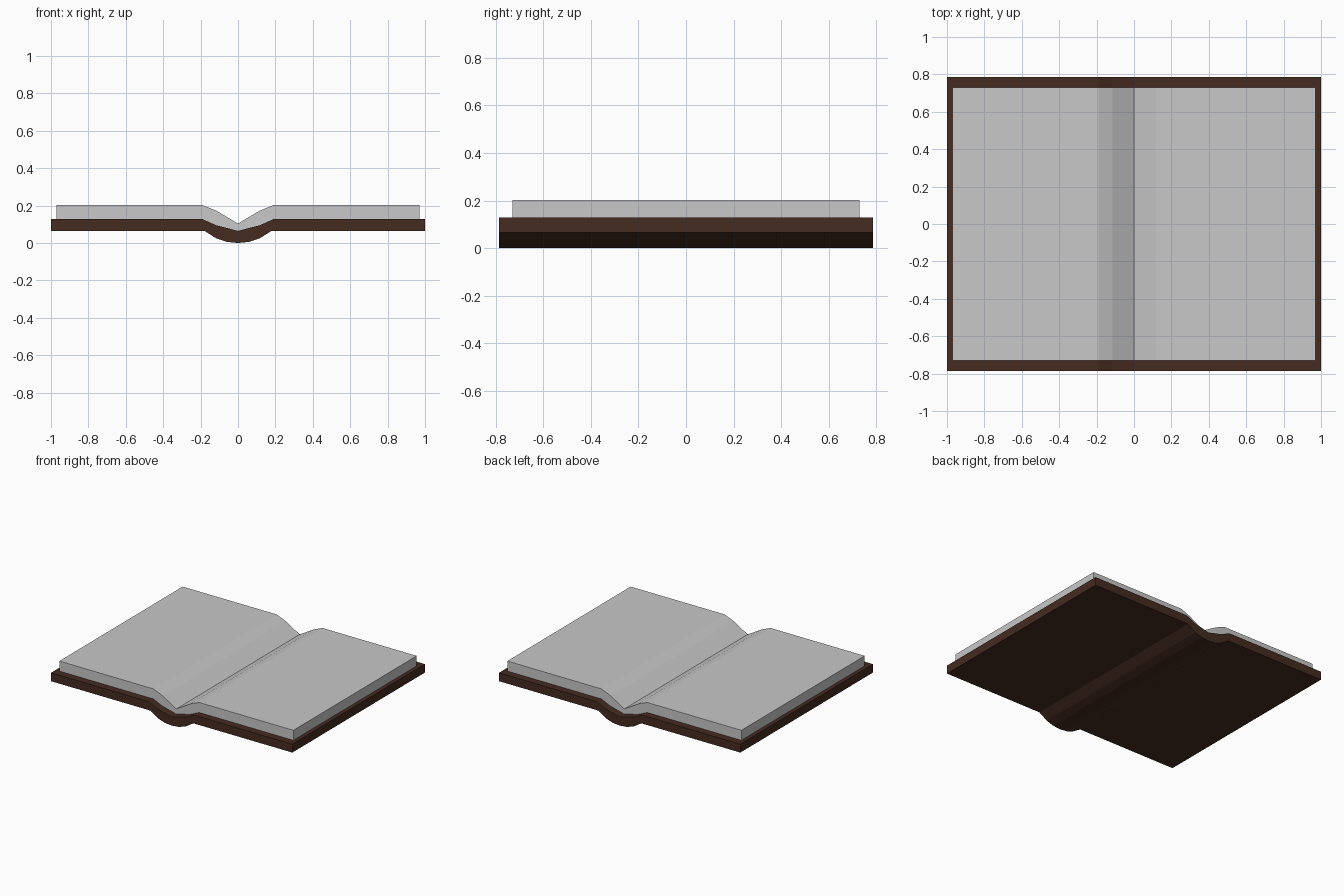
import bpy, bmesh

if "Cube" in bpy.data.objects:
    bpy.data.objects.remove(bpy.data.objects["Cube"])


def material(name, rgb):
    m = bpy.data.materials.new(name)
    m.diffuse_color = (*rgb, 1)
    m.use_nodes = True
    m.node_tree.nodes["Principled BSDF"].inputs["Base Color"].default_value = m.diffuse_color
    return m


def prism(name, profile, half_depth, mat):
    """Extrude a closed x-z outline along y, centred on y = 0."""
    bm = bmesh.new()
    front = [bm.verts.new((x, -half_depth, z)) for x, z in profile]
    face = bm.faces.new(front)
    ext = bmesh.ops.extrude_face_region(bm, geom=[face])
    moved = [v for v in ext["geom"] if isinstance(v, bmesh.types.BMVert)]
    bmesh.ops.translate(bm, verts=moved, vec=(0, 2 * half_depth, 0))
    bmesh.ops.recalc_face_normals(bm, faces=bm.faces)
    me = bpy.data.meshes.new(name)
    bm.to_mesh(me)
    bm.free()
    me.materials.append(mat)
    ob = bpy.data.objects.new(name, me)
    bpy.context.collection.objects.link(ob)
    return ob


def mirrored(half):
    """Full left-to-right line from its right half, which starts at x = 0."""
    return [(-x, z) for x, z in reversed(half[1:])] + half


def outline(lower, upper):
    return mirrored(lower) + mirrored(upper)[::-1]


leather = material("dark brown leather", (0.060, 0.025, 0.015))
paper = material("page grey", (0.58, 0.58, 0.58))

# Cover: two flat boards joined by a sagging spine
cover_low = [(0, 0), (0.06, 0.006), (0.115, 0.024), (0.18, 0.065), (1.0, 0.065)]
cover_top = [(0, 0.065), (0.115, 0.094), (0.19, 0.128), (1.0, 0.128)]
prism("cover", outline(cover_low, cover_top), 0.785, leather)

# Pages: block following the cover, dipping to a sharp gutter
pages_top = [(0, 0.104), (0.115, 0.172), (0.19, 0.203), (0.97, 0.203)]
pages_low = cover_top[:-1] + [(0.97, 0.128)]
prism("pages", outline(pages_low, pages_top), 0.73, paper)
